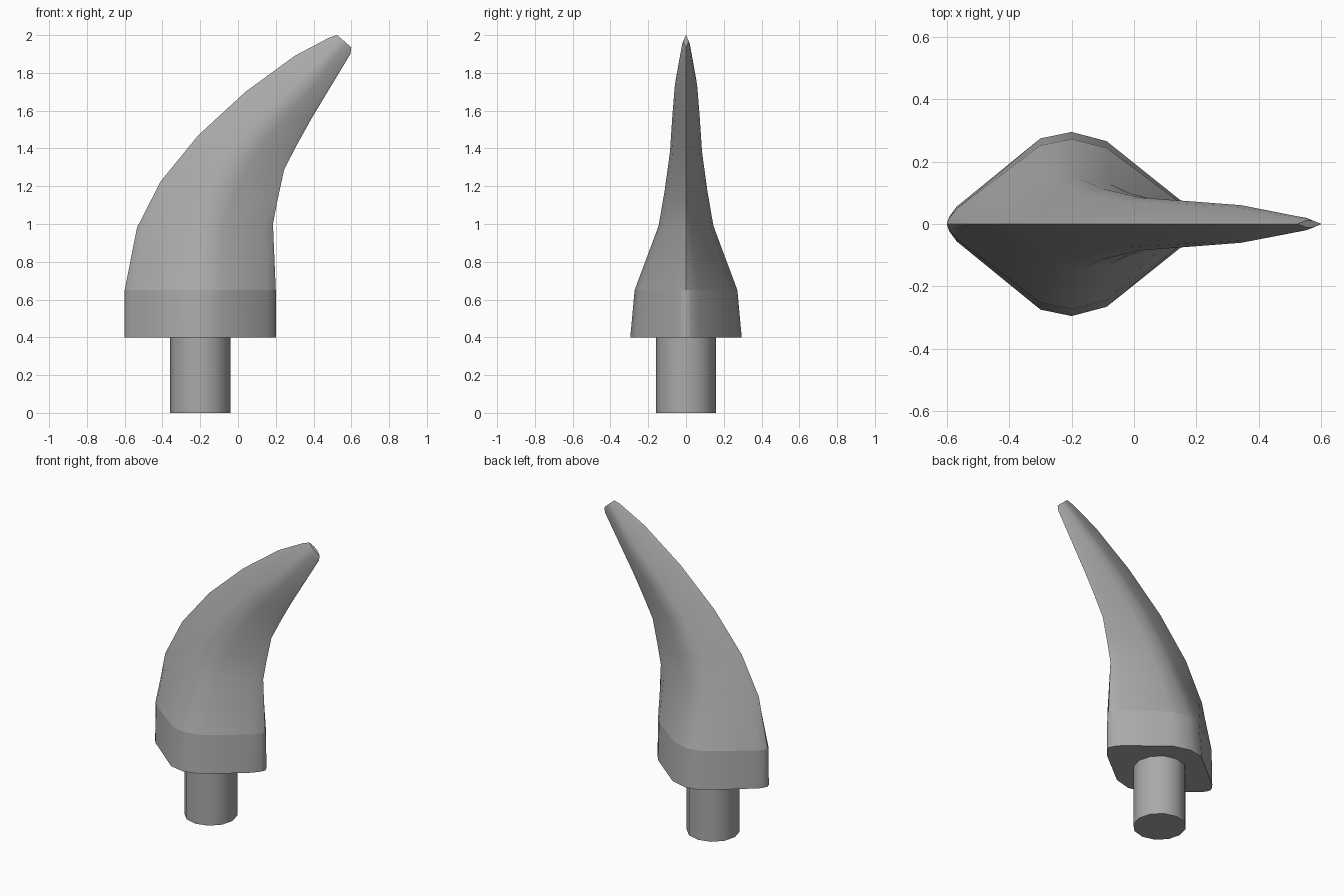
import bpy, bmesh, math
from mathutils import Vector

if "Cube" in bpy.data.objects:
    bpy.data.objects.remove(bpy.data.objects["Cube"])

grey = bpy.data.materials.new("mid grey")
grey.use_nodes = True
grey.diffuse_color = (0.4, 0.4, 0.4, 1)
grey.node_tree.nodes["Principled BSDF"].inputs["Base Color"].default_value = (0.4, 0.4, 0.4, 1)

# Half cross-section: position along the blade, thickness when blunt, thickness when sharp
HALF = [(0, 0, 0), (.01, .08, .02), (.04, .19, .09), (.375, .93, .88), (.5, 1, 1),
        (.64, .9, .87), (.94, .25, .14), (.985, .1, .04), (1, 0, 0)]


def ring(bm, section):
    xl, zl, xr, zr, thick, blunt = section
    left, right = Vector((xl, 0, zl)), Vector((xr, 0, zr))
    widths = [thick * (b * blunt + s * (1 - blunt)) for _, b, s in HALF]
    front = [left.lerp(right, HALF[i][0]) - Vector((0, widths[i], 0)) for i in range(len(HALF))]
    back = [Vector((p.x, -p.y, p.z)) for p in reversed(front[1:-1])]
    return [bm.verts.new(p) for p in front + back]


def finish(obj, angle):
    obj.data.materials.append(grey)
    bpy.ops.object.select_all(action='DESELECT')
    obj.select_set(True)
    bpy.context.view_layer.objects.active = obj
    bpy.ops.object.shade_smooth_by_angle(angle=math.radians(angle))


def loft(name, sections, cap_bottom, tip=None):
    bm = bmesh.new()
    rings = [ring(bm, s) for s in sections]
    n = len(rings[0])
    for low, high in zip(rings, rings[1:]):
        for i in range(n):
            j = (i + 1) % n
            bm.faces.new((low[i], low[j], high[j], high[i]))
    if cap_bottom:
        bm.faces.new(list(reversed(rings[0])))
    if tip:
        # Rounded end: a narrow ring closed by a flat face
        end = ring(bm, tip)
        for i in range(n):
            j = (i + 1) % n
            bm.faces.new((rings[-1][i], rings[-1][j], end[j], end[i]))
        bm.faces.new(end)
    bmesh.ops.recalc_face_normals(bm, faces=bm.faces)
    mesh = bpy.data.meshes.new(name)
    bm.to_mesh(mesh)
    bm.free()
    obj = bpy.data.objects.new(name, mesh)
    bpy.context.collection.objects.link(obj)
    finish(obj, 50)


# Sections: left x, left z, right x, right z, half thickness, bluntness
shoulder = (-.6, .65, .2, .65, .272, .9)
loft("base_collar", [(-.6, .4, .2, .4, .295, 1), shoulder], True)
loft("curved_blade", [
    shoulder,
    (-.535, .98, .185, 1.0, .145, .2),
    (-.41, 1.225, .21, 1.13, .113, 0),
    (-.21, 1.47, .245, 1.29, .085, 0),
    (.04, 1.70, .315, 1.425, .073, .2),
    (.30, 1.89, .39, 1.56, .06, .4),
    (.48, 1.985, .595, 1.90, .022, .7),
], False, tip=(.525, 2.0, .6, 1.935, .012, .7))

# Mounting peg
bpy.ops.mesh.primitive_cylinder_add(vertices=12, radius=.16, depth=.4, location=(-.2, 0, .2))
peg = bpy.context.object
peg.name = "mounting_peg"
finish(peg, 50)
